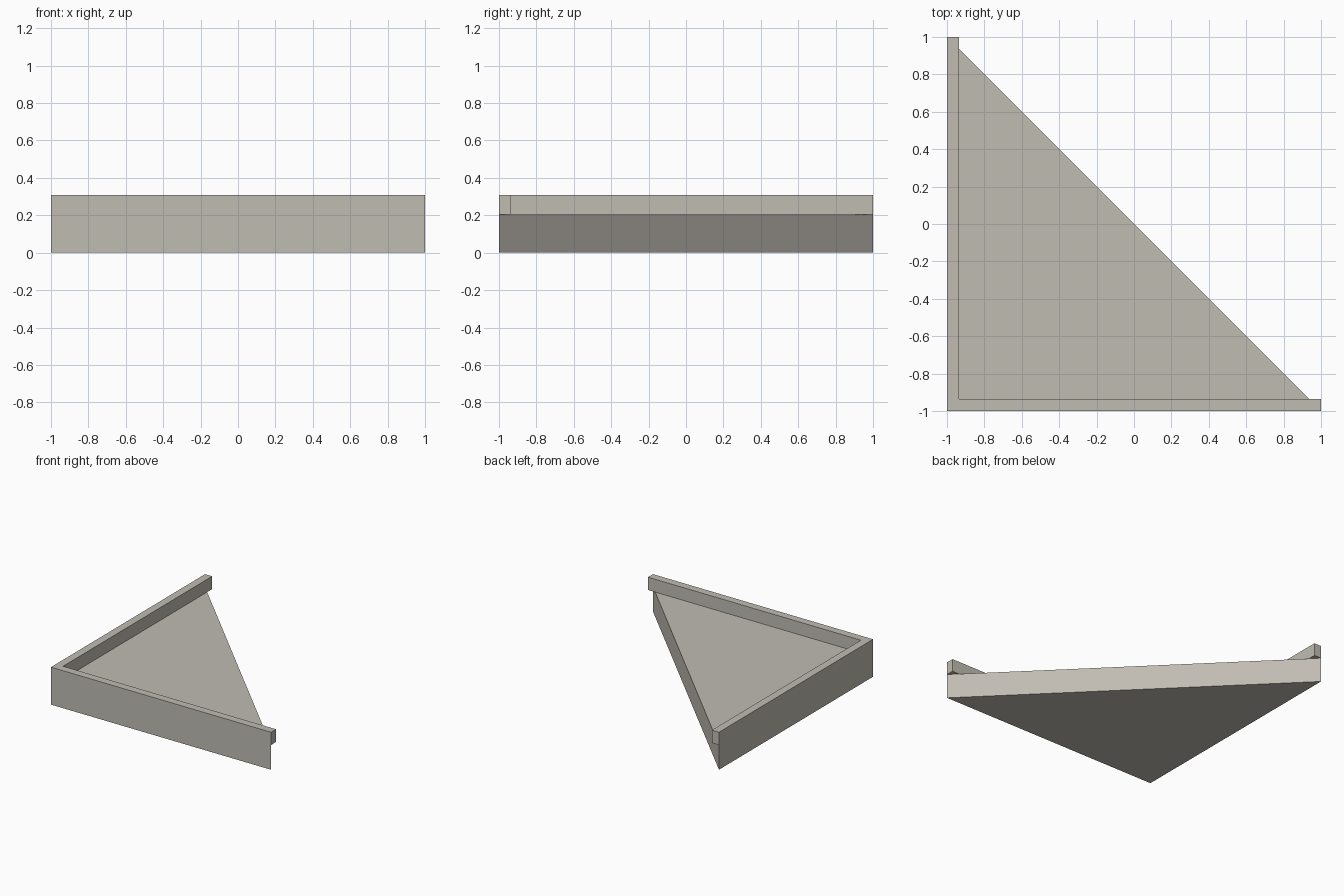
import bpy, bmesh

if "Cube" in bpy.data.objects:
    bpy.data.objects.remove(bpy.data.objects["Cube"])

SLAB_TOP, TOP, W = 0.203, 0.308, 0.065

stone = bpy.data.materials.new("warm_grey")
stone.diffuse_color = (0.53, 0.505, 0.45, 1)
stone.use_nodes = True
stone.node_tree.nodes["Principled BSDF"].inputs["Base Color"].default_value = stone.diffuse_color


def prism(name, outline, z0, z1):
    """Extrude a flat outline from z0 up to z1."""
    bm = bmesh.new()
    face = bm.faces.new([bm.verts.new((x, y, z0)) for x, y in outline])
    ext = bmesh.ops.extrude_face_region(bm, geom=[face], use_keep_orig=True)
    top = [g for g in ext["geom"] if isinstance(g, bmesh.types.BMVert)]
    bmesh.ops.translate(bm, verts=top, vec=(0, 0, z1 - z0))
    bmesh.ops.recalc_face_normals(bm, faces=bm.faces)
    mesh = bpy.data.meshes.new(name)
    bm.to_mesh(mesh)
    bm.free()
    mesh.materials.append(stone)
    obj = bpy.data.objects.new(name, mesh)
    bpy.context.collection.objects.link(obj)
    return obj


# Triangular floor slab
prism("floor_slab", [(-1, -1), (1, -1), (-1, 1)], 0, SLAB_TOP)

# L-shaped raised kerb along the two straight sides, square ends overhanging
prism("corner_kerb", [(-1, -1), (1, -1), (1, -1 + W), (-1 + W, -1 + W),
                      (-1 + W, 1), (-1, 1)], SLAB_TOP, TOP)
